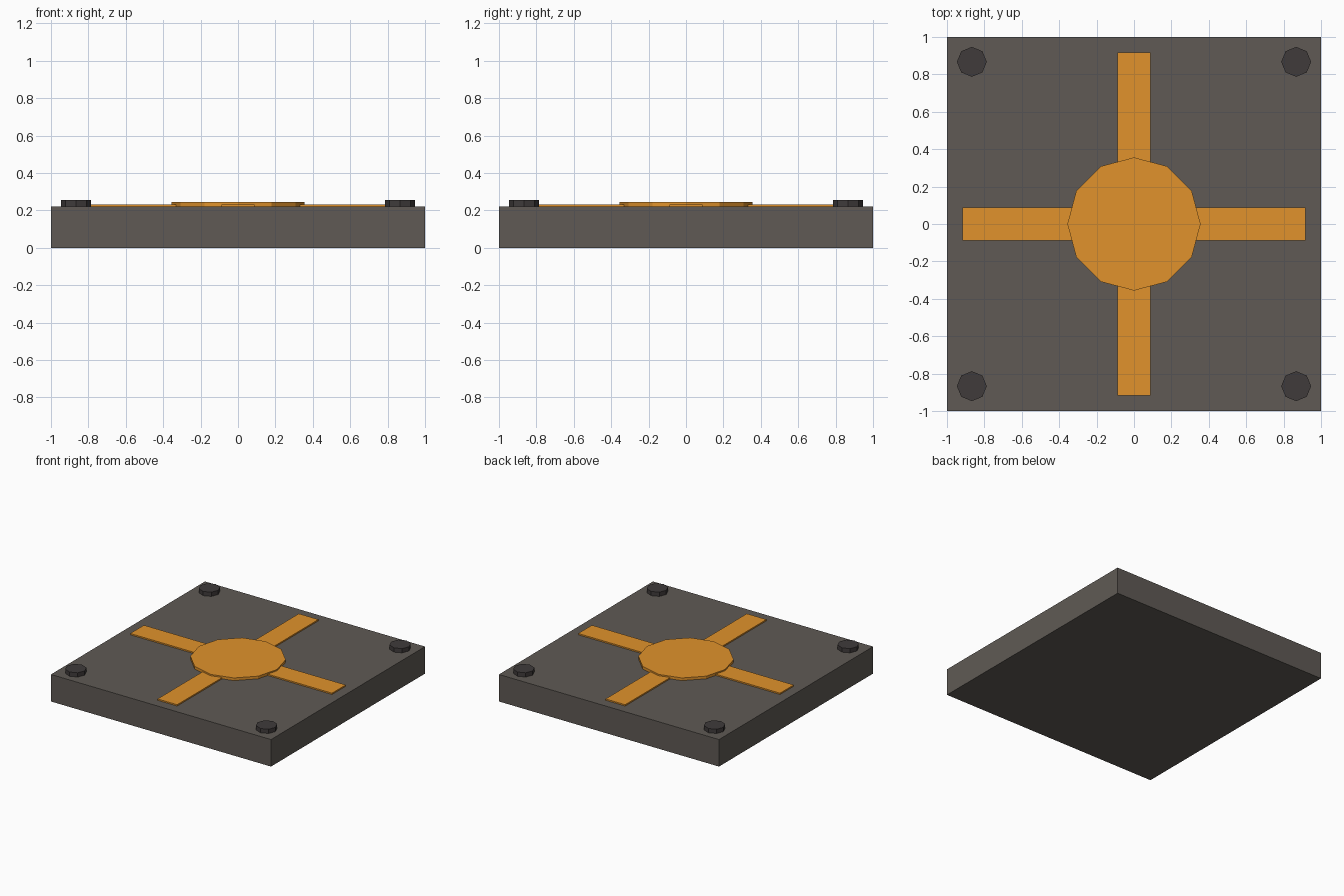
import bpy
from math import pi

if "Cube" in bpy.data.objects:
    bpy.data.objects.remove(bpy.data.objects["Cube"])

SLAB_TOP = 0.222


def material(name, rgb):
    m = bpy.data.materials.new(name)
    m.diffuse_color = (*rgb, 1)
    m.use_nodes = True
    m.node_tree.nodes["Principled BSDF"].inputs["Base Color"].default_value = m.diffuse_color
    return m


STONE = material("dark_stone", (0.115, 0.102, 0.09))
METAL = material("bolt_metal", (0.05, 0.043, 0.043))
AMBER = material("amber_glow", (0.75, 0.29, 0.025))


def finish(name, mat):
    ob = bpy.context.object
    ob.name = name
    ob.data.materials.append(mat)
    return ob


def box(name, x, y, z0, z1, sx, sy, mat):
    bpy.ops.mesh.primitive_cube_add(size=1, location=(x, y, (z0 + z1) / 2))
    bpy.context.object.scale = (sx, sy, z1 - z0)
    bpy.ops.object.transform_apply(location=False, rotation=False, scale=True)
    return finish(name, mat)


def disc(name, x, y, r, z0, z1, sides, mat):
    # rotation puts a corner on the +x axis
    bpy.ops.mesh.primitive_cylinder_add(vertices=sides, radius=r, depth=z1 - z0,
                                        location=(x, y, (z0 + z1) / 2),
                                        rotation=(0, 0, pi / 2))
    return finish(name, mat)


# Base slab
box("base_slab", 0, 0, 0, SLAB_TOP, 2, 2, STONE)

# Crossed inlay strips
box("strip_x", 0, 0, 0.20, 0.233, 1.834, 0.178, AMBER)
box("strip_y", 0, 0, 0.20, 0.2329, 0.178, 1.834, AMBER)

# Central twelve-sided plate
disc("centre_plate", 0, 0, 0.356, 0.20, 0.244, 12, AMBER)

# Corner bolts
for sx in (-1, 1):
    for sy in (-1, 1):
        disc("corner_bolt", sx * 0.867, sy * 0.867, 0.08, 0.20, 0.257, 8, METAL)
